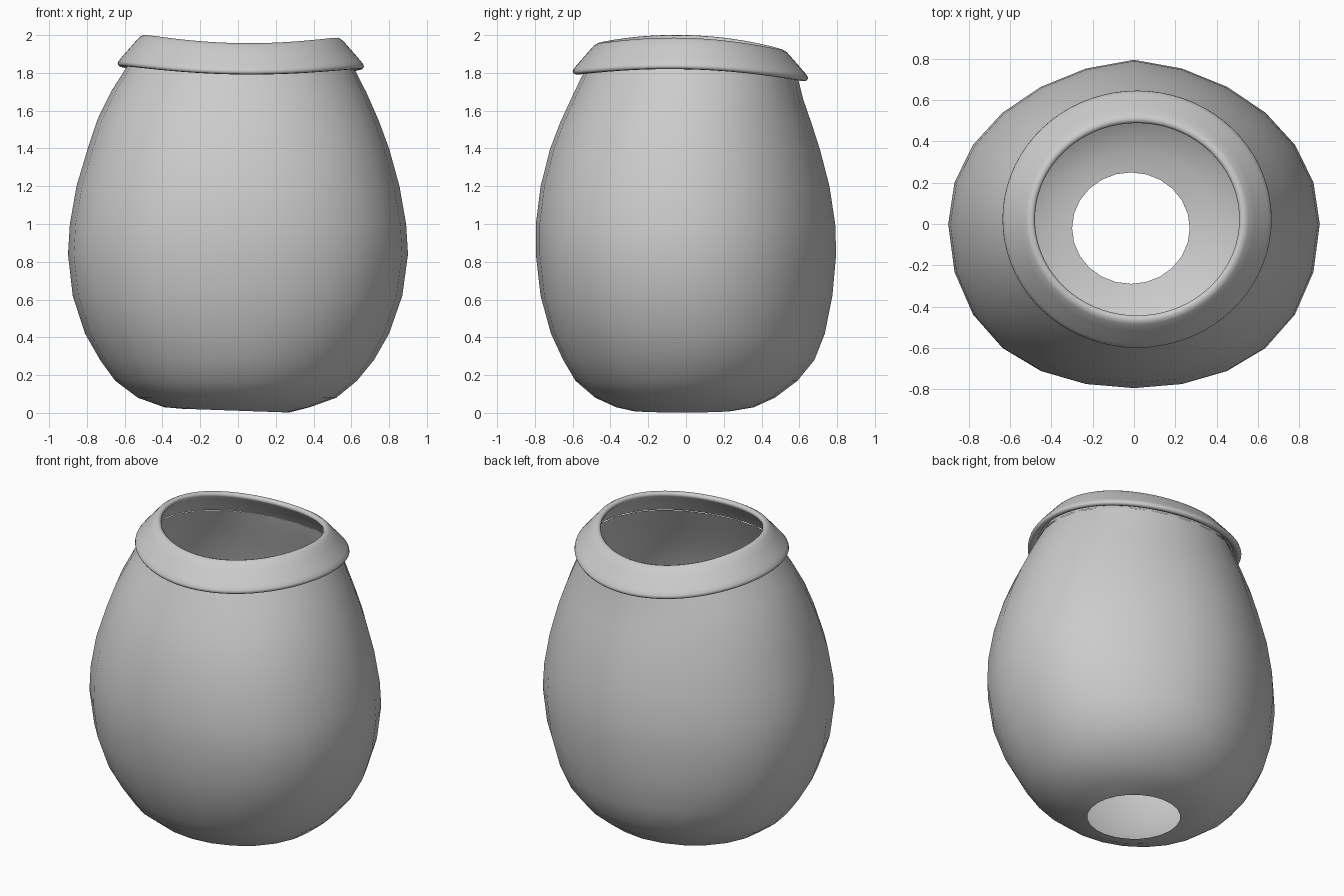
import bpy, bmesh
from math import sin, cos, pi


def loft(name, rings):
    """Skin a list of closed point rings into a smooth open surface."""
    bm = bmesh.new()
    vs = [[bm.verts.new(p) for p in ring] for ring in rings]
    n = len(rings[0])
    for a, b in zip(vs, vs[1:]):
        for i in range(n):
            j = (i + 1) % n
            bm.faces.new((a[i], a[j], b[j], b[i]))
    me = bpy.data.meshes.new(name)
    bm.to_mesh(me)
    bm.free()
    for p in me.polygons:
        p.use_smooth = True
    ob = bpy.data.objects.new(name, me)
    bpy.context.collection.objects.link(ob)
    return ob


def wave(a):
    """Saddle-shaped height change around the mouth."""
    s = sin(a)
    return -0.052 * s * s - 0.0175 * s - 0.0075 * cos(a)


# Body: z, left, right, front, back extents
body = [
    (0.012, 0.30, 0.27, 0.29, 0.25),
    (0.03, 0.39, 0.38, 0.37, 0.36),
    (0.08, 0.53, 0.52, 0.48, 0.47),
    (0.17, 0.65, 0.63, 0.585, 0.59),
    (0.28, 0.73, 0.72, 0.65, 0.68),
    (0.42, 0.81, 0.80, 0.715, 0.735),
    (0.62, 0.875, 0.87, 0.77, 0.775),
    (0.84, 0.90, 0.90, 0.795, 0.795),
    (1.00, 0.89, 0.89, 0.795, 0.79),
    (1.20, 0.855, 0.855, 0.77, 0.76),
    (1.40, 0.795, 0.80, 0.72, 0.71),
    (1.55, 0.745, 0.745, 0.665, 0.665),
    (1.70, 0.67, 0.68, 0.60, 0.62),
    (1.83, 0.585, 0.615, 0.545, 0.595),
]
SEG = 24
rings = []
for z, l, r, f, b in body:
    w = max(0.0, 1 - ((z - 0.9) / 0.9) ** 2)   # fullness of the belly
    ring = []
    for i in range(SEG):
        a = 2 * pi * i / SEG
        c, s = cos(a), sin(a)
        x = (r - l) / 2 + (r + l) / 2 * c
        k = 1 + 0.14 * w * c * c if s < 0 else 1 - 0.04 * w * abs(sin(2 * a))
        y = (b - f) / 2 + (b + f) / 2 * s * k
        h = z + wave(a) * (z / 1.83) ** 8
        if z < 0.02:
            h -= 0.010 * c                      # slightly tilted base hole
        ring.append((x, y, h))
    rings.append(ring)
loft("pot_body", rings)

# Folded collar: outward offset from the mouth, drop from the lip
collar = [
    (0.105, -0.160), (0.070, -0.100), (0.030, -0.052), (0.004, -0.026),
    (0.000, -0.012), (0.008, -0.002), (0.024, 0.002), (0.044, -0.010),
    (0.075, -0.045), (0.110, -0.085), (0.140, -0.120), (0.154, -0.138),
    (0.157, -0.150), (0.150, -0.161), (0.135, -0.164), (0.118, -0.156),
    (0.104, -0.140),
]
rings = []
for d, dz in collar:
    ring = []
    for i in range(72):
        a = 2 * pi * i / 72
        ring.append((0.015 + (0.495 + d) * cos(a),
                     0.023 + (0.466 + d) * sin(a),
                     1.99 + dz + wave(a)))
    rings.append(ring)
loft("mouth_collar", rings)
